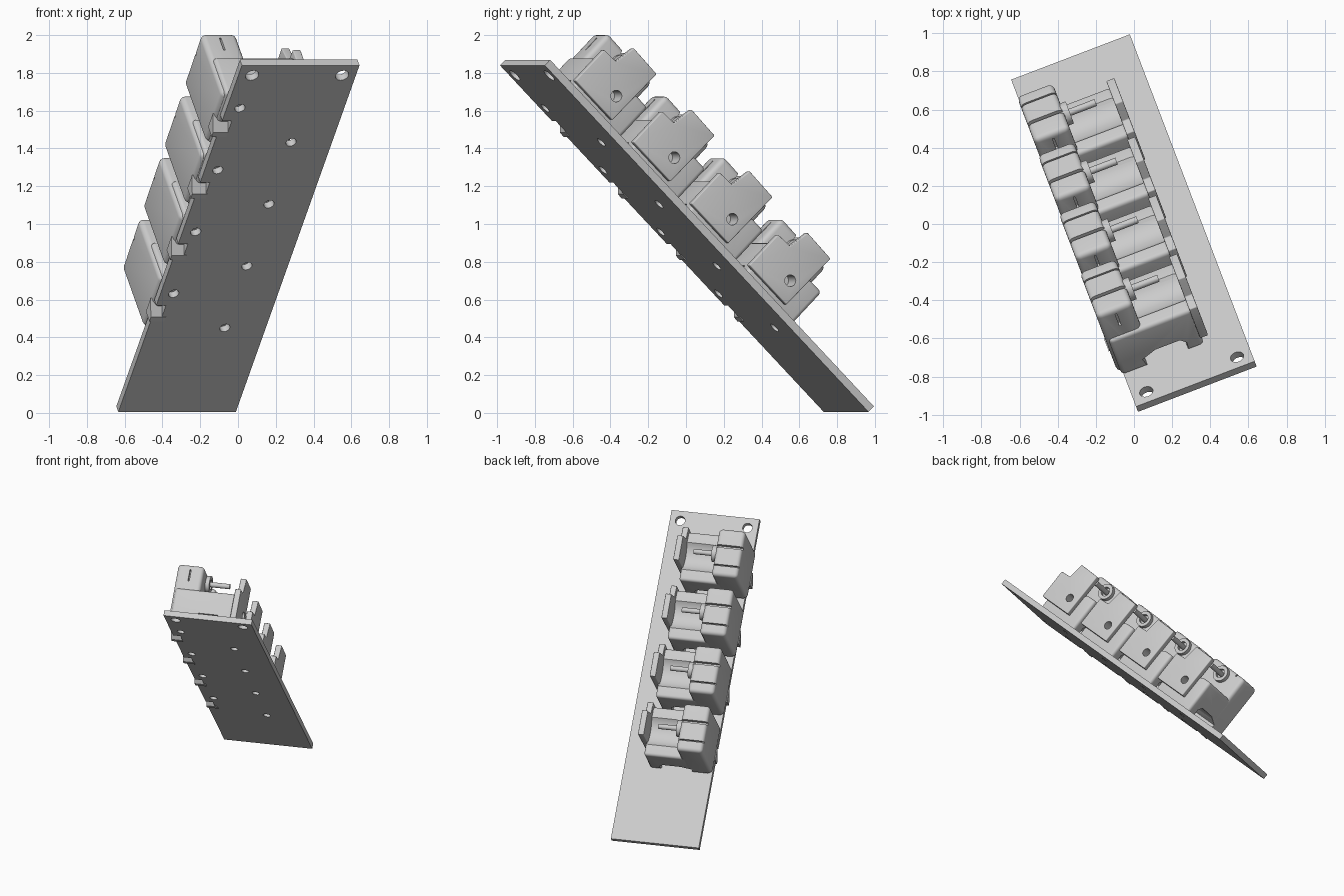
import bpy, bmesh, math
from mathutils import Matrix

cube = bpy.data.objects.get("Cube")
if cube:
    bpy.data.objects.remove(cube)

# Single flat colour
grey = bpy.data.materials.new("light_grey")
grey.diffuse_color = (0.6, 0.6, 0.6, 1)
grey.use_nodes = True
grey.node_tree.nodes["Principled BSDF"].inputs["Base Color"].default_value = (0.6, 0.6, 0.6, 1)

# Tilted frame: x across the plate, y down its slope, z out of its face
turn, tilt = math.radians(20.9), math.radians(-45)
FRAME = (Matrix.Translation((0.021, -0.985, 1.84))
         @ Matrix.Rotation(turn, 4, 'Z') @ Matrix.Rotation(tilt, 4, 'X'))
PITCH, DRIFT, COUNT = 0.461, 0.007, 4
WIDTH, LENGTH, THICK = 0.666, 2.595, 0.042


def circle(p, q, r, n=32):
    return [(p + r * math.cos(i * math.tau / n), q + r * math.sin(i * math.tau / n)) for i in range(n)]


def rect(p0, q0, p1, q1):
    return [(p0, q0), (p1, q0), (p1, q1), (p0, q1)]


def prism(name, pts, lo, hi, axis=0, bevel=0.0):
    """Extrude a closed profile from lo to hi along one axis."""
    bm = bmesh.new()
    ends = []
    for t in (lo, hi):
        ring = []
        for p, q in pts:
            co = [p, q]
            co.insert(axis, t)
            ring.append(bm.verts.new(co))
        ends.append(ring)
        bm.faces.new(ring)
    for i in range(len(pts)):
        j = (i + 1) % len(pts)
        bm.faces.new((ends[0][i], ends[0][j], ends[1][j], ends[1][i]))
    bmesh.ops.recalc_face_normals(bm, faces=bm.faces)
    mesh = bpy.data.meshes.new(name)
    bm.to_mesh(mesh)
    bm.free()
    mesh.materials.append(grey)
    obj = bpy.data.objects.new(name, mesh)
    bpy.context.collection.objects.link(obj)
    if bevel:
        mod = obj.modifiers.new("soft_edges", 'BEVEL')
        mod.width, mod.segments = bevel, 4
        mod.limit_method, mod.angle_limit = 'ANGLE', math.radians(40)
    return obj


def finish(obj, cutters=()):
    """Subtract cutters, bake modifiers and shade by angle."""
    for c in cutters:
        mod = obj.modifiers.new("cut", 'BOOLEAN')
        mod.operation, mod.solver, mod.object = 'DIFFERENCE', 'EXACT', c
        c.hide_render = True
    bpy.context.view_layer.update()
    graph = bpy.context.evaluated_depsgraph_get()
    mesh = bpy.data.meshes.new_from_object(obj.evaluated_get(graph))
    obj.modifiers.clear()
    obj.data = mesh
    for c in cutters:
        bpy.data.objects.remove(c)
    mesh.shade_smooth()
    mesh.set_sharp_from_angle(angle=math.radians(30))
    return obj


# Mounting plate with corner holes, two rows of fixing holes and edge notches
spots = [(0.078, 0.076, 0.036), (0.588, 0.076, 0.036)]
for k in range(COUNT):
    spots += [(0.075, 0.321 + k * 0.463, 0.028), (0.434, 0.577 + k * 0.463, 0.028)]
drills = [prism("drill", circle(x, y, r), -0.1, 0.1, 2) for x, y, r in spots]
notches = [prism("notch", rect(-0.1, 0.415 + k * PITCH, 0.055, 0.53 + k * PITCH), -0.1, 0.1, 2)
           for k in range(COUNT)]
plate = finish(prism("mounting_plate", rect(0, 0, WIDTH, LENGTH), 0, THICK, 2), drills + notches)
plate.matrix_world = FRAME

# Holder base: trough on top, undercut tunnel below, blind side hole
arch = [(0.145, 0), (0.12, 0.1), (0.2, 0.135), (0.34, 0.135), (0.37, 0.1), (0.36, 0)]
base = finish(
    prism("holder_base", rect(0.25, THICK - 0.002, 0.632, 0.315), -0.01, 0.452, 0, 0.022),
    [prism("trough", circle(0.44, 0.42, 0.15, 48), 0.15, 0.6),
     prism("tunnel", arch, 0.1, 0.8, 1),
     prism("side_hole", circle(0.45, 0.22, 0.031), 0.38, 0.6)])

# Tall end block with a slot in its upper face and two grooves across its top
block = finish(
    prism("end_block", [(0.265, 0.05), (0.265, 0.508), (0.632, 0.5), (0.632, 0.05)],
          -0.025, 0.175, 0, 0.028),
    [prism("slot", rect(0.07, 0.38, 0.08, 0.47), 0.2, 0.29, 1),
     prism("wide_groove", [(0.385, 0.6), (0.392, 0.475), (0.41, 0.475), (0.417, 0.6)], -0.1, 0.3),
     prism("fine_groove", rect(0.543, 0.48, 0.553, 0.6), -0.1, 0.3),
     prism("tunnel", arch, 0.1, 0.8, 1)])

# Thin side flange with raised tab
outline = [(0.228, 0.115), (0.228, 0.345), (0.32, 0.35), (0.34, 0.47), (0.53, 0.465), (0.525, 0.115)]
flange = finish(
    prism("side_flange", outline, 0.442, 0.487, 0, 0.006),
    [prism("side_hole", circle(0.45, 0.22, 0.031), 0.38, 0.6)])

# Collar and pin reaching over the trough
collar = finish(prism("pin_collar", circle(0.44, 0.432, 0.062), 0.16, 0.205),
                [prism("bore", circle(0.44, 0.432, 0.036), 0.18, 0.3)])
pin = finish(prism("pin", circle(0.44, 0.432, 0.019, 16), 0.16, 0.35))

# Edge clip filling the plate notch
clip = finish(prism("edge_clip", [(0.43, 0.07), (0.5, -0.003), (0.53, -0.005), (0.53, 0.07)], -0.03, 0.055))

# Repeat the holder down the plate
for part in (base, block, flange, collar, pin, clip):
    for k in range(COUNT):
        copy = part if k == 0 else part.copy()
        if k:
            copy.name = f"{part.name.split('.')[0]}_{k + 1}"
            bpy.context.collection.objects.link(copy)
        copy.matrix_world = FRAME @ Matrix.Translation((k * DRIFT, k * PITCH, 0))
